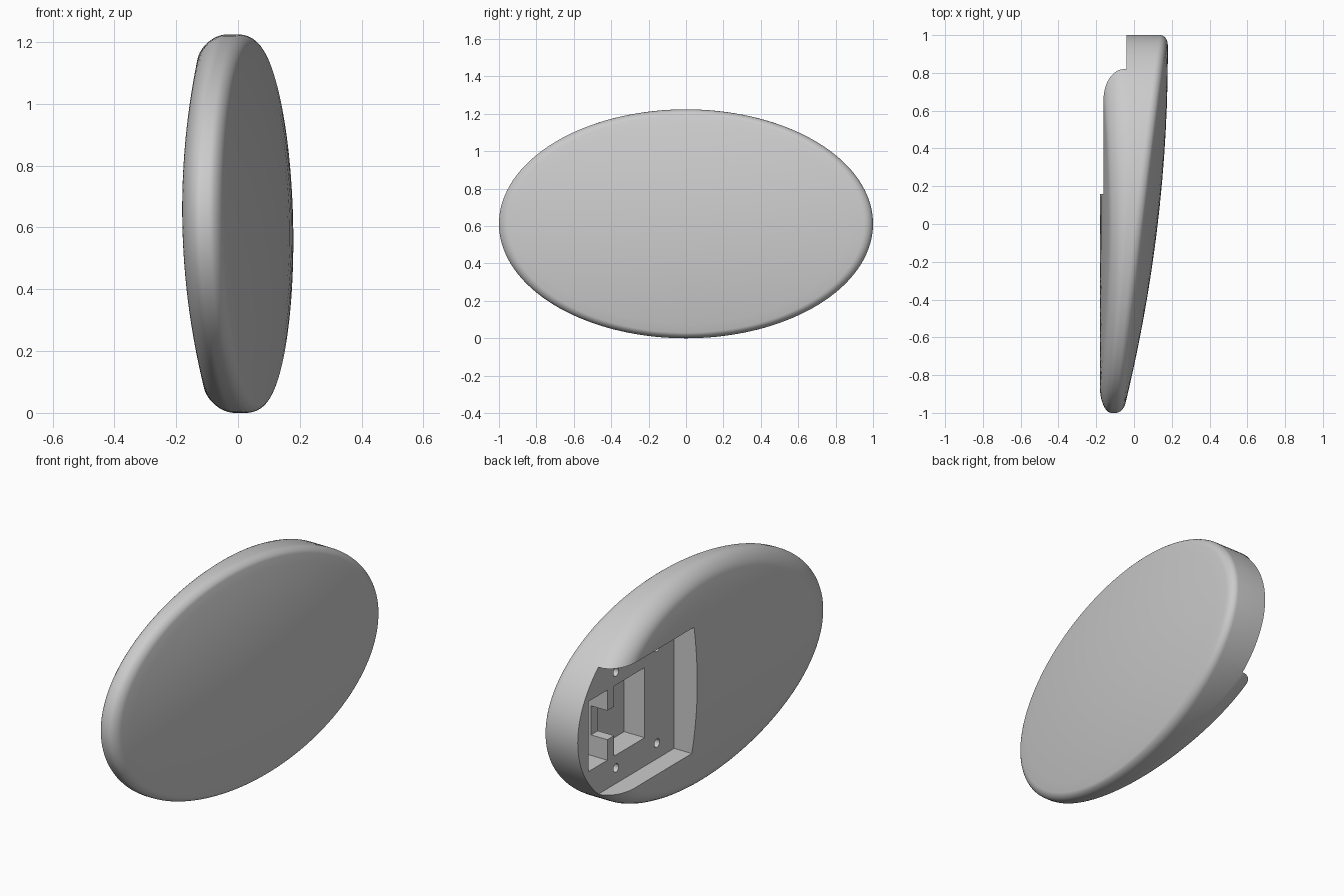
import bpy, bmesh, math
from mathutils import Matrix

if "Cube" in bpy.data.objects:
    bpy.data.objects.remove(bpy.data.objects["Cube"])

grey = bpy.data.materials.new("plain_grey")
grey.use_nodes = True
colour = (0.6, 0.6, 0.6, 1)
grey.diffuse_color = colour
grey.node_tree.nodes["Principled BSDF"].inputs["Base Color"].default_value = colour

HALF_H = 0.612
SEGMENTS = 144


def make_object(name, bm):
    bmesh.ops.recalc_face_normals(bm, faces=bm.faces)
    mesh = bpy.data.meshes.new(name)
    bm.to_mesh(mesh)
    bm.free()
    obj = bpy.data.objects.new(name, mesh)
    bpy.context.collection.objects.link(obj)
    mesh.materials.append(grey)
    return obj


def front_x(y, z):
    # Gently domed cover, leaning back towards the thin end
    return 0.125 + 0.118 * y - 0.065 * y * y - 0.07 * (z / HALF_H) ** 2


def back_x(y, z):
    return -0.18 + 0.21 * z * z


# Rings from the cover centre, round the rim, to the back centre:
# (radial factor, side, drop from that side as a share of its fillet depth)
rings = [(f / 8, "cover", 0) for f in range(1, 8)]
for i in range(9):
    a = math.radians(90 * i / 8)
    rings.append((0.95 + 0.05 * math.sin(a), "cover", 1 - math.cos(a)))
for i in range(13):
    a = math.radians(90 * i / 12)
    rings.append((0.87 + 0.13 * math.cos(a), "back", 1 - math.sin(a)))
rings += [(f / 8, "back", 0) for f in range(6, 0, -1)]


def shell_point(factor, side, drop, angle):
    y, z = factor * math.cos(angle), factor * HALF_H * math.sin(angle)
    front, back = front_x(y, z), back_x(y, z)
    thick = front - back
    if side == "cover":
        x = front - drop * min(0.04, 0.3 * thick)
    else:
        x = back + drop * min(0.11, 0.5 * thick)
    return (x - 0.02 * z, y, z + HALF_H)


# Oval shell
bm = bmesh.new()
loops = [[bm.verts.new(shell_point(*ring, math.tau * k / SEGMENTS))
          for k in range(SEGMENTS)] for ring in rings]
for a, b in zip(loops, loops[1:]):
    for k in range(SEGMENTS):
        n = (k + 1) % SEGMENTS
        bm.faces.new((a[k], a[n], b[n], b[k]))
for loop, x in ((loops[0], front_x(0, 0)), (loops[-1], back_x(0, 0))):
    centre = bm.verts.new((x, 0, HALF_H))
    for k in range(SEGMENTS):
        bm.faces.new((loop[k], loop[(k + 1) % SEGMENTS], centre))
shell = make_object("oval_shell", bm)


def cut(cutter):
    cutter.hide_render = True
    mod = shell.modifiers.new(cutter.name, "BOOLEAN")
    mod.operation = "DIFFERENCE"
    mod.solver = "EXACT"
    mod.object = cutter
    bpy.context.view_layer.objects.active = shell
    bpy.ops.object.modifier_apply(modifier=mod.name)
    bpy.data.objects.remove(cutter)


def cut_box(name, x, y, half_z, rounding=0):
    bm = bmesh.new()
    bmesh.ops.create_cube(bm, size=1)
    for v in bm.verts:
        v.co = (x[v.co.x > 0], y[v.co.y > 0], HALF_H + 2 * half_z * v.co.z)
    if rounding:
        deep = [e for e in bm.edges
                if all(v.co.x == max(x) for v in e.verts)
                and e.verts[0].co.y == e.verts[1].co.y]
        bmesh.ops.bevel(bm, geom=deep, offset=rounding, segments=8,
                        profile=0.5, affect="EDGES")
    cut(make_object(name, bm))


def cut_hole(name, y, z):
    bm = bmesh.new()
    turn = Matrix.Translation((-0.02, y, HALF_H + z)) @ Matrix.Rotation(math.pi / 2, 4, "Y")
    bmesh.ops.create_cone(bm, cap_ends=True, segments=24, radius1=0.023,
                          radius2=0.023, depth=0.16, matrix=turn)
    cut(make_object(name, bm))


FLOOR = -0.04
# Open-ended mounting recess in the back
cut_box("mounting_recess", (-0.5, FLOOR), (0.16, 1.3), 0.35)
# Two deep wells joined by a narrow channel
cut_box("inner_well", (-0.1, 0.085), (0.417, 0.683), 0.193, 0.06)
cut_box("outer_well", (-0.1, 0.085), (0.742, 0.908), 0.193, 0.06)
cut_box("well_channel", (-0.1, 0.06), (0.6, 0.8), 0.08)
# Four screw holes
for y in (0.31, 0.667):
    for z in (-0.264, 0.264):
        cut_hole("screw_hole", y, z)

bpy.ops.object.select_all(action="DESELECT")
shell.select_set(True)
bpy.context.view_layer.objects.active = shell
bpy.ops.object.shade_smooth_by_angle(angle=math.radians(30))
